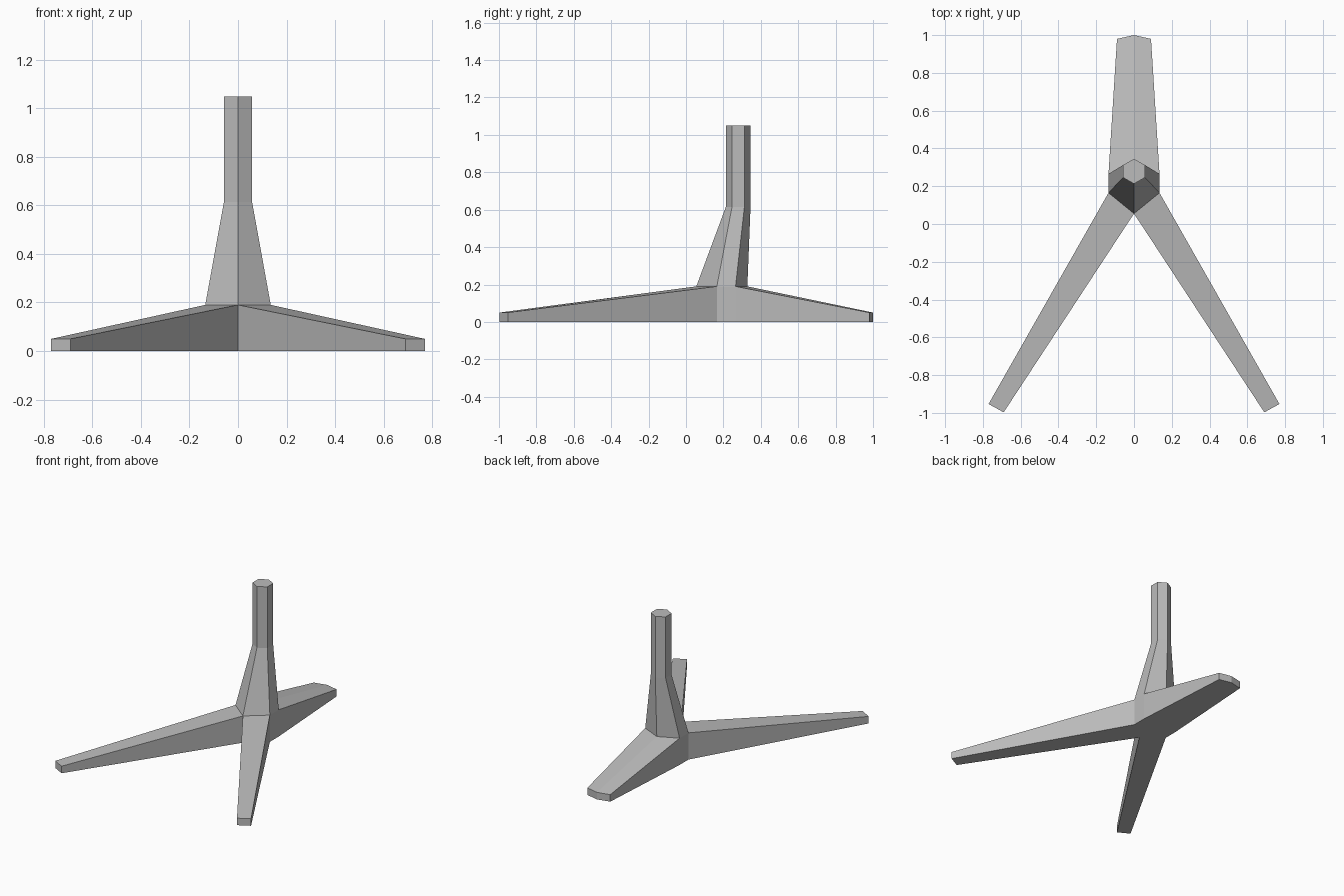
import bpy
import bmesh

cube = bpy.data.objects.get("Cube")
if cube:
    bpy.data.objects.remove(cube, do_unlink=True)

grey = bpy.data.materials.new("plain_grey")
grey.use_nodes = True
colour = (0.5, 0.5, 0.5, 1)
grey.diffuse_color = colour
shader = next(n for n in grey.node_tree.nodes if n.type == "BSDF_PRINCIPLED")
shader.inputs["Base Color"].default_value = colour

HUB_TOP, FOOT_TOP = 0.19, 0.05


def hexagon(half_width, front, front_side, back_side, back):
    """Plan of a six-sided section, anticlockwise from its front corner."""
    w = half_width
    return [(0, front), (w, front_side), (w, back_side),
            (0, back), (-w, back_side), (-w, front_side)]


def finish(bm, name):
    bmesh.ops.recalc_face_normals(bm, faces=bm.faces)
    mesh = bpy.data.meshes.new(name)
    bm.to_mesh(mesh)
    bm.free()
    mesh.materials.append(grey)
    obj = bpy.data.objects.new(name, mesh)
    bpy.context.collection.objects.link(obj)


hub = hexagon(0.135, 0.055, 0.165, 0.265, 0.328)
shaft = hexagon(0.058, 0.213, 0.246, 0.312, 0.345)

# Three tapering legs growing out of the shared hub
bm = bmesh.new()
top = [bm.verts.new((x, y, HUB_TOP)) for x, y in hub]
low = [bm.verts.new((x, y, 0)) for x, y in hub]
bm.faces.new(low)


def add_leg(corners, foot):
    foot_top = [bm.verts.new((x, y, FOOT_TOP)) for x, y in foot]
    foot_low = [bm.verts.new((x, y, 0)) for x, y in foot]
    for i in range(len(foot) - 1):
        a, b = corners[i], corners[i + 1]
        bm.faces.new((top[a], top[b], foot_top[i + 1], foot_top[i]))
        bm.faces.new((low[a], low[b], foot_low[i + 1], foot_low[i]))
        bm.faces.new((foot_top[i], foot_top[i + 1], foot_low[i + 1], foot_low[i]))
    for i in (0, -1):
        c = corners[i]
        bm.faces.new((top[c], foot_top[i], foot_low[i], low[c]))


for side, corner in ((1, 1), (-1, 5)):
    add_leg((0, corner), ((side * 0.69, -0.997), (side * 0.77, -0.953)))
add_leg((2, 3, 4), ((0.09, 0.98), (0, 1), (-0.09, 0.98)))

# Hub walls between the front legs and the back leg
for a, b in ((1, 2), (4, 5)):
    bm.faces.new((top[a], top[b], low[b], low[a]))
finish(bm, "tripod_base")

# Six-sided column: flared foot, then a straight shaft
bm = bmesh.new()
rings = [[bm.verts.new((x, y, z)) for x, y in plan]
         for plan, z in ((hub, HUB_TOP), (shaft, 0.615), (shaft, 1.05))]
for lower, upper in zip(rings, rings[1:]):
    for i in range(6):
        j = (i + 1) % 6
        bm.faces.new((lower[i], lower[j], upper[j], upper[i]))
bm.faces.new(rings[-1])
bm.faces.new(rings[0])
finish(bm, "column")
